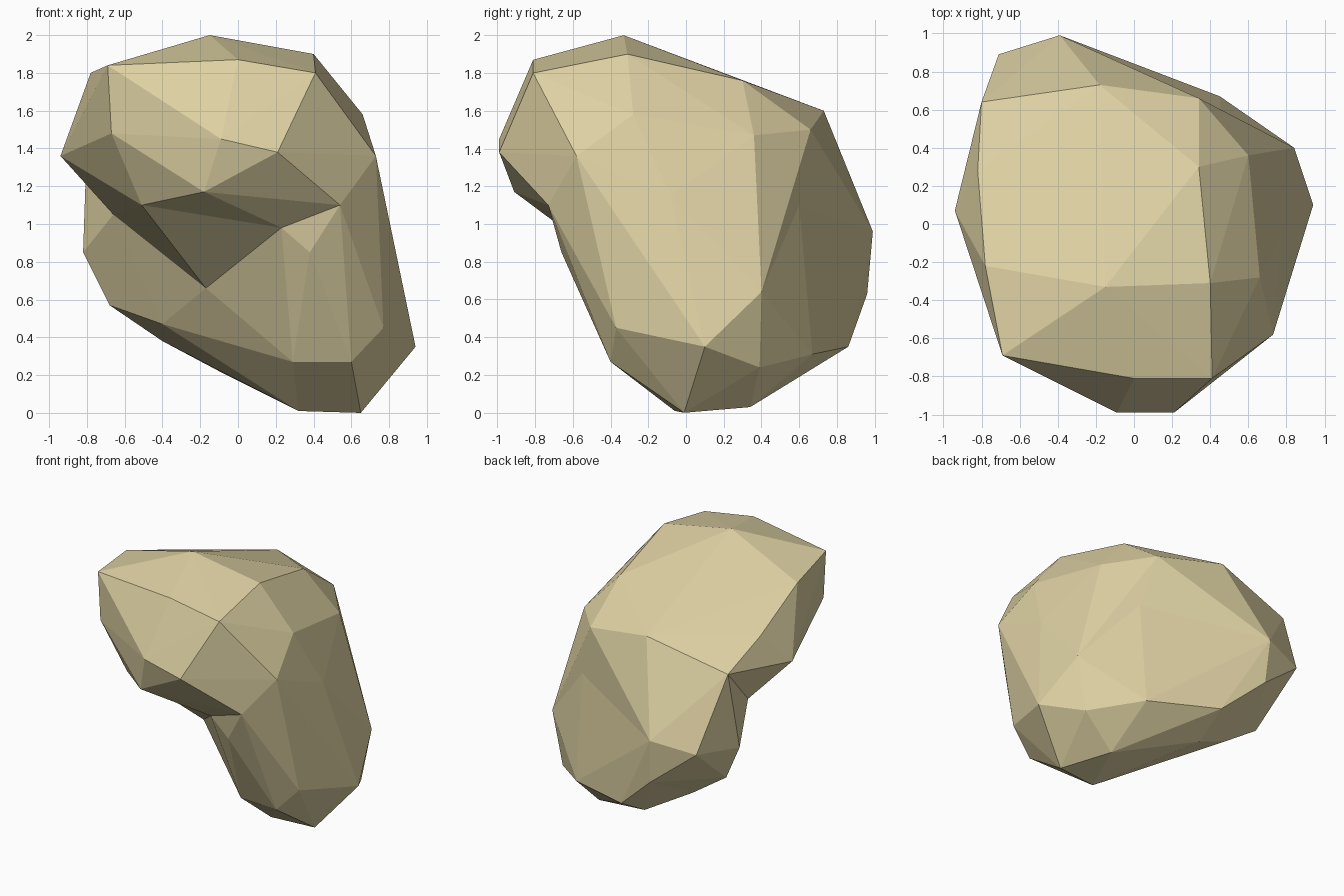
import bpy
import bmesh
from mathutils import Vector

# Remove the default object
default_object = bpy.data.objects.get("Cube")
if default_object:
    bpy.data.objects.remove(default_object, do_unlink=True)


def make_material(name, colour):
    material = bpy.data.materials.new(name)
    material.use_nodes = True
    material.diffuse_color = colour
    shader = material.node_tree.nodes["Principled BSDF"]
    shader.inputs["Base Color"].default_value = colour
    shader.inputs["Roughness"].default_value = 0.9
    return material


def make_chunk(name, *corner_groups, core=(0, 0, 0), puff=0):
    """Wrap a faceted skin around named corners.

    With puff, the skin is wrapped around corners rounded out from the core and
    then relaxed back, so that shallow dents keep their corners.
    """
    core = Vector(core)
    mesh_builder = bmesh.new()
    for group in corner_groups:
        for corner in group.values():
            offset = Vector(corner) - core
            mesh_builder.verts.new(core + offset * offset.length ** -puff)
    hull = bmesh.ops.convex_hull(mesh_builder, input=mesh_builder.verts)
    buried = [item for item in hull["geom_interior"] + hull["geom_unused"]
              if isinstance(item, bmesh.types.BMVert)]
    bmesh.ops.delete(mesh_builder, geom=list(set(buried)), context="VERTS")
    for vertex in mesh_builder.verts:
        offset = vertex.co - core
        vertex.co = core + offset * offset.length ** (puff / (1 - puff))
    bmesh.ops.recalc_face_normals(mesh_builder, faces=mesh_builder.faces)
    mesh = bpy.data.meshes.new(name)
    mesh_builder.to_mesh(mesh)
    mesh_builder.free()
    mesh.materials.append(sandstone)
    chunk = bpy.data.objects.new(name, mesh)
    bpy.context.scene.collection.objects.link(chunk)
    return chunk


def fuse_chunk(target, chunk):
    """Merge a chunk into the target stone."""
    fuse = target.modifiers.new("Fuse", "BOOLEAN")
    fuse.operation = "UNION"
    fuse.solver = "EXACT"
    fuse.object = chunk
    bpy.context.view_layer.objects.active = target
    target.select_set(True)
    bpy.ops.object.modifier_apply(modifier=fuse.name)
    bpy.data.objects.remove(chunk, do_unlink=True)


sandstone = make_material("pale sandstone", (0.72, 0.63, 0.36, 1))

# Overhanging head of the rock
head_corners = dict(
    crown_peak=(-.15, -.33, 2),
    crown_left=(.4, -.31, 1.9),
    crown_right=(-.78, -.22, 1.8),
    brow_left=(.41, -.81, 1.8),
    brow_middle=(0, -.81, 1.87),
    brow_right=(-.69, -.69, 1.84),
    cheek_right=(-.67, -.69, 1.48),
    nose_right=(-.09, -.99, 1.45),
    nose_left=(.21, -.99, 1.38),
    chin_tip=(-.18, -.91, 1.17),
)

# Lip jutting out over the hollow
lip_corners = dict(
    outer_ridge=(-.94, .07, 1.36),
    under_lip=(-.51, -.6, 1.1),
)
hollow_corners = dict(
    hollow_side=(-.66, .2, 1.05),
    hollow_upper=(-.44, .1, .92),
    hollow_lower=(-.17, -.17, .66),
)

# Corners shared by the head and the body
jaw_corners = dict(
    jaw_middle=(.23, -.655, .98),
    back_upper_right=(-.8, .64, 1.44),
)
shared_corners = dict(
    side_ridge_front=(.73, -.58, 1.36),
    side_ridge_top=(.66, -.28, 1.58),
    jaw_left=(.54, -.73, 1.1),
    back_top_left=(.34, .3, 1.76),
    back_side_left=(.6, .36, 1.47),
    back_upper_left=(.34, .66, 1.5),
    back_upper_middle=(-.18, .73, 1.6),
    crest_right=(-.82, .28, 1.6),
)

# Tapered body leaning down to the foot
body_corners = dict(
    side_middle=(.77, -.08, 1.15),
    back_side_low=(.45, .6, 1.1),
    back_bulge=(-.39, .99, .96),
    back_bulge_right=(-.71, .89, .9),
    waist_right=(-.82, .53, .85),
    chest_left=(.38, -.66, .85),
    hip_right=(-.68, .49, .57),
    hip_front=(-.4, .2, .47),
    hip_under=(-.4, .49, .38),
    belly_front=(.06, -.15, .38),
    belly_under=(.09, .31, .16),
    rear_under=(-.08, .61, .21),
    rear_low=(-.06, .86, .35),
    rear_bulge=(-.37, .96, .63),
    flank_front=(.77, -.37, .45),
    flank_tip=(.94, .1, .35),
    flank_back=(.84, .4, .64),
)
foot_corners = dict(
    front_left=(.6, -.4, .27),
    front_right=(.29, -.38, .27),
    sole_right=(.32, -.06, .01),
    sole_left=(.65, -.01, 0),
    heel_left=(.76, .39, .24),
    heel_sole=(.49, .34, .03),
    heel_rear=(.45, .67, .31),
)

# Wedge filling the right side between the ridge and the waist
wedge_corners = dict(
    ridge=lip_corners["outer_ridge"],
    hollow=hollow_corners["hollow_side"],
    back=jaw_corners["back_upper_right"],
    waist=body_corners["waist_right"],
)

# Fuse all the chunks into a single stone
rock = make_chunk("rock", head_corners, lip_corners, jaw_corners, shared_corners)
fuse_chunk(rock, make_chunk("rock_body", hollow_corners, jaw_corners, shared_corners,
                            body_corners, foot_corners, core=(.1, .2, .8), puff=.2))
fuse_chunk(rock, make_chunk("rock_lip", lip_corners, hollow_corners, jaw_corners))
fuse_chunk(rock, make_chunk("rock_wedge", wedge_corners))
for polygon in rock.data.polygons:
    polygon.use_smooth = False
